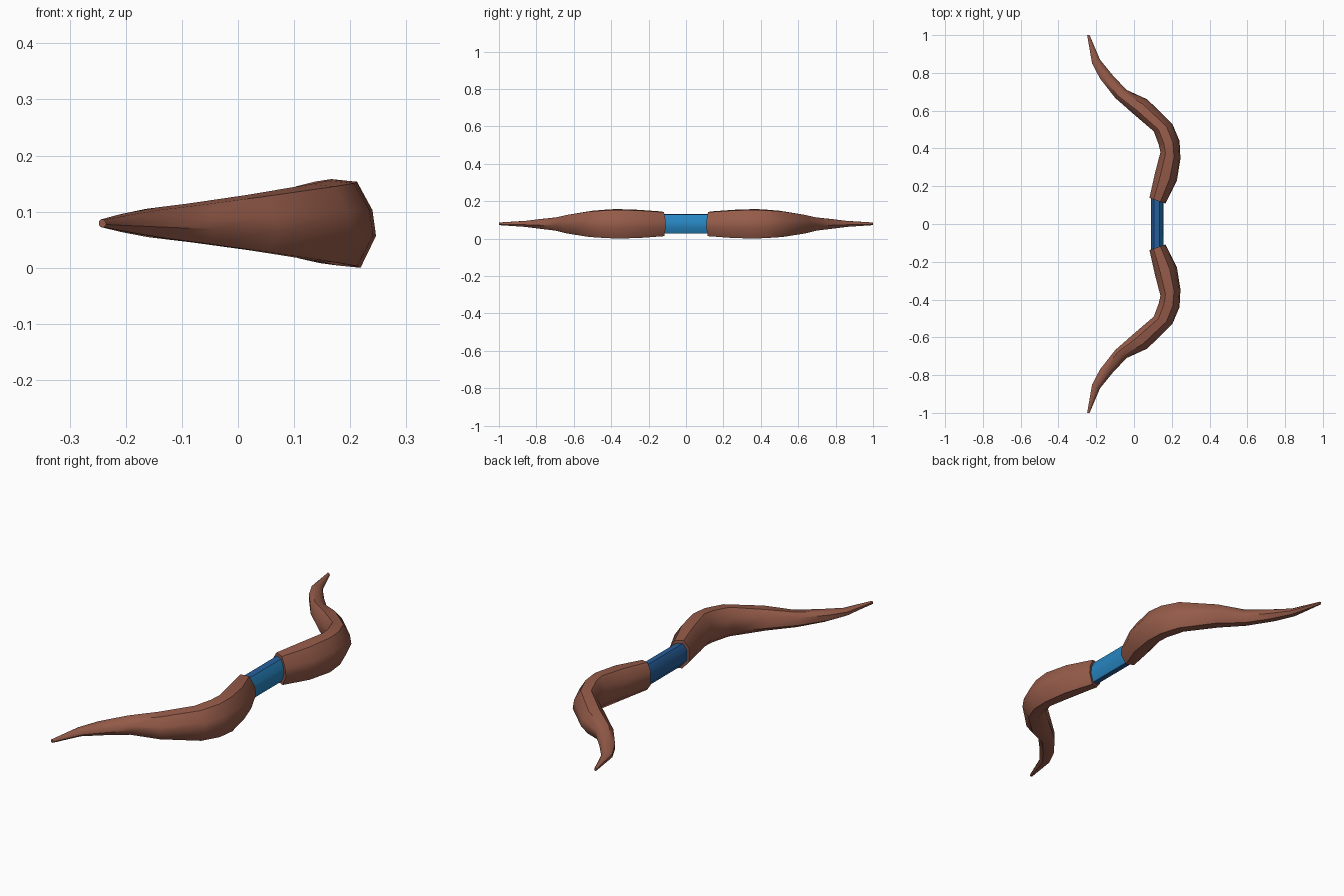
import bpy, bmesh, math

if "Cube" in bpy.data.objects:
    bpy.data.objects.remove(bpy.data.objects["Cube"])


def material(name, rgb):
    m = bpy.data.materials.new(name)
    m.diffuse_color = (*rgb, 1)
    m.use_nodes = True
    m.node_tree.nodes["Principled BSDF"].inputs["Base Color"].default_value = m.diffuse_color
    return m


WOOD = material("reddish brown wood", (0.30, 0.105, 0.067))
BRIGHT = material("bright blue wrap", (0.02, 0.235, 0.53))
NAVY = material("deep blue wrap", (0.02, 0.115, 0.33))
ZC = 0.079

# Eight-sided section: (position from inner to outer edge, relative height)
SECTION = [(0.25, 1), (0.68, 0.94), (0.94, 0.3), (1, -0.28),
           (0.74, -1), (0.3, -0.94), (0, -0.45), (0.0, 0.5)]


def loft(name, stations, mats, angle):
    """Skin the section along (inner xy, outer xy, half height) stations."""
    bm = bmesh.new()
    rings = []
    for (ix, iy), (ox, oy), h in stations:
        rings.append([bm.verts.new((ix + (ox - ix) * t, iy + (oy - iy) * t, ZC + h * z))
                      for t, z in SECTION])
    n = len(SECTION)
    for a, b in zip(rings, rings[1:]):
        for i in range(n):
            j = (i + 1) % n
            bm.faces.new((a[i], a[j], b[j], b[i]))
    bm.faces.new(rings[0])
    bm.faces.new(rings[-1])
    bmesh.ops.recalc_face_normals(bm, faces=bm.faces)
    # A second colour goes on every face that does not look outward
    if len(mats) > 1:
        for f in bm.faces:
            f.material_index = 0 if f.normal.x > 0.3 else 1
    me = bpy.data.meshes.new(name)
    bm.to_mesh(me)
    bm.free()
    for m in mats:
        me.materials.append(m)
    ob = bpy.data.objects.new(name, me)
    bpy.context.collection.objects.link(ob)
    bpy.ops.object.select_all(action='DESELECT')
    ob.select_set(True)
    bpy.context.view_layer.objects.active = ob
    bpy.ops.object.shade_smooth_by_angle(angle=math.radians(angle))
    return ob


# Recurved limbs, mirrored across the grip
LIMB = [((0.082, 0.138), (0.167, 0.108), 0.066),
        ((0.110, 0.265), (0.227, 0.230), 0.075),
        ((0.140, 0.380), (0.246, 0.345), 0.079),
        ((0.131, 0.420), (0.241, 0.440), 0.076),
        ((0.105, 0.490), (0.203, 0.530), 0.070),
        ((0.000, 0.580), (0.070, 0.660), 0.051),
        ((-0.100, 0.668), (-0.040, 0.710), 0.036),
        ((-0.180, 0.770), (-0.115, 0.790), 0.026),
        ((-0.222, 0.850), (-0.180, 0.870), 0.016),
        ((-0.248, 1.000), (-0.235, 1.000), 0.007)]
limbs = loft("bow_limbs", LIMB, [WOOD], 46)
mod = limbs.modifiers.new("mirror", 'MIRROR')
mod.use_axis = (False, True, False)
mod.use_mirror_merge = False

# Straight wrapped grip, its ends buried in the limbs
loft("grip", [((0.09, -0.14), (0.155, -0.14), 0.052),
              ((0.09, 0.14), (0.155, 0.14), 0.052)], [BRIGHT, NAVY], 46)
